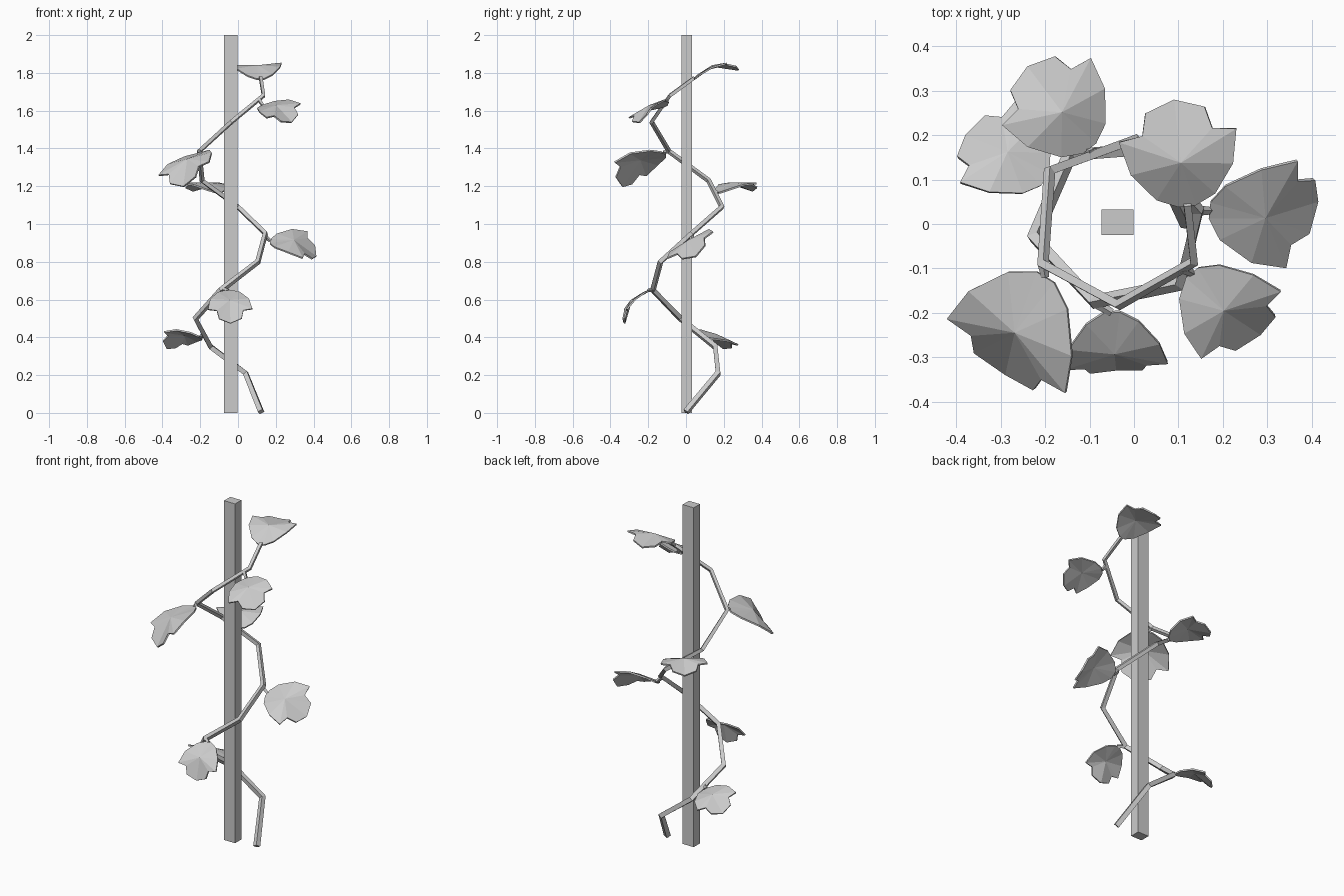
import bpy
from mathutils import Vector

if "Cube" in bpy.data.objects:
    bpy.data.objects.remove(bpy.data.objects["Cube"])


def mesh_object(name, verts, faces):
    mesh = bpy.data.meshes.new(name)
    mesh.from_pydata(verts, [], faces)
    ob = bpy.data.objects.new(name, mesh)
    bpy.context.collection.objects.link(ob)
    return ob


def tube(name, points, r0, r1):
    """Four-sided tapered stem along a polyline."""
    cu = bpy.data.curves.new(name, 'CURVE')
    cu.dimensions = '3D'
    cu.bevel_depth = 1.0
    cu.bevel_resolution = 0
    cu.use_fill_caps = True
    sp = cu.splines.new('POLY')
    sp.points.add(len(points) - 1)
    for i, p in enumerate(points):
        sp.points[i].co = (*p, 1)
        sp.points[i].radius = r0 + (r1 - r0) * i / (len(points) - 1)
    sp.use_smooth = False
    ob = bpy.data.objects.new(name, cu)
    bpy.context.collection.objects.link(ob)
    bpy.ops.object.select_all(action='DESELECT')
    ob.select_set(True)
    bpy.context.view_layer.objects.active = ob
    bpy.ops.object.convert(target='MESH')
    return ob


# Half leaf outline: sideways, along, height (in leaf lengths)
HALF = [(0.08, 0.0, 0.0), (0.27, 0.10, 0.06), (0.47, 0.38, 0.16), (0.54, 0.70, 0.18),
        (0.32, 0.73, 0.16), (0.27, 0.92, 0.08)]
OUTLINE = HALF + [(0, 1, 0)] + [(-u, v, w) for u, v, w in reversed(HALF)]
CENTRE = (0, 0.45, 0.2)


def leaf(name, base, tip, side):
    """Lobed, arched leaf as a fan of flat facets."""
    base, d = Vector(base), Vector(tip) - Vector(base)
    size = d.length
    d.normalize()
    s = Vector(side)
    s = (s - d * s.dot(d)).normalized()
    n = s.cross(d)
    if n.z < 0:
        s, n = -s, -n
    verts = [base + size * (s * u + d * v + n * w) for u, v, w in OUTLINE + [CENTRE]]
    k = len(OUTLINE)
    ob = mesh_object(name, verts, [(i, (i + 1) % k, k) for i in range(k)])
    mod = ob.modifiers.new("thickness", 'SOLIDIFY')
    mod.thickness = 0.009
    mod.offset = -1
    return ob


# Support post
bpy.ops.mesh.primitive_cube_add(size=1, location=(-0.0375, 0.004, 1))
post = bpy.context.object
post.name = "post"
post.scale = (0.072, 0.058, 2)

# Climbing stem
PATH = [(0.122, 0.0, 0.006), (0.04, 0.17, 0.21), (-0.145, 0.155, 0.35), (-0.225, -0.03, 0.5),
        (-0.09, -0.175, 0.65), (0.105, -0.135, 0.8), (0.145, 0.03, 0.95), (0.0, 0.19, 1.09),
        (-0.19, 0.12, 1.23), (-0.205, -0.09, 1.385), (-0.035, -0.182, 1.54),
        (0.135, -0.085, 1.68), (0.12, 0.045, 1.775)]
tube("vine_stem", PATH, 0.019, 0.012)

# Leaves: stalk start, base, tip, sideways direction
LEAVES = [
    ((-0.18, 0.08, 0.41), (-0.20, 0.10, 0.405), (-0.38, 0.20, 0.345), (-0.10, -0.18, 0.07)),
    ((-0.09, -0.175, 0.65), (-0.05, -0.20, 0.65), (-0.04, -0.33, 0.475), (1, 0.05, 0)),
    ((0.14, 0.03, 0.94), (0.17, 0.03, 0.91), (0.415, 0.05, 0.83), (0.04, 0.25, 0.14)),
    ((-0.10, 0.155, 1.16), (-0.10, 0.17, 1.17), (-0.24, 0.355, 1.18), (0.185, 0.137, 0)),
    ((-0.205, -0.09, 1.385), (-0.20, -0.12, 1.38), (-0.29, -0.34, 1.20), (0.28, -0.13, 0.10)),
    ((0.11, -0.10, 1.66), (0.13, -0.11, 1.63), (0.285, -0.25, 1.54), (0.18, 0.145, 0.07)),
    (None, (0.12, 0.04, 1.77), (0.09, 0.28, 1.82), (1, 0.1, 0.04)),
]
for i, (start, base, tip, side) in enumerate(LEAVES, 1):
    leaf(f"leaf_{i}", base, tip, side)
    if start:
        tube(f"leaf_stalk_{i}", [start, base], 0.012, 0.009)
